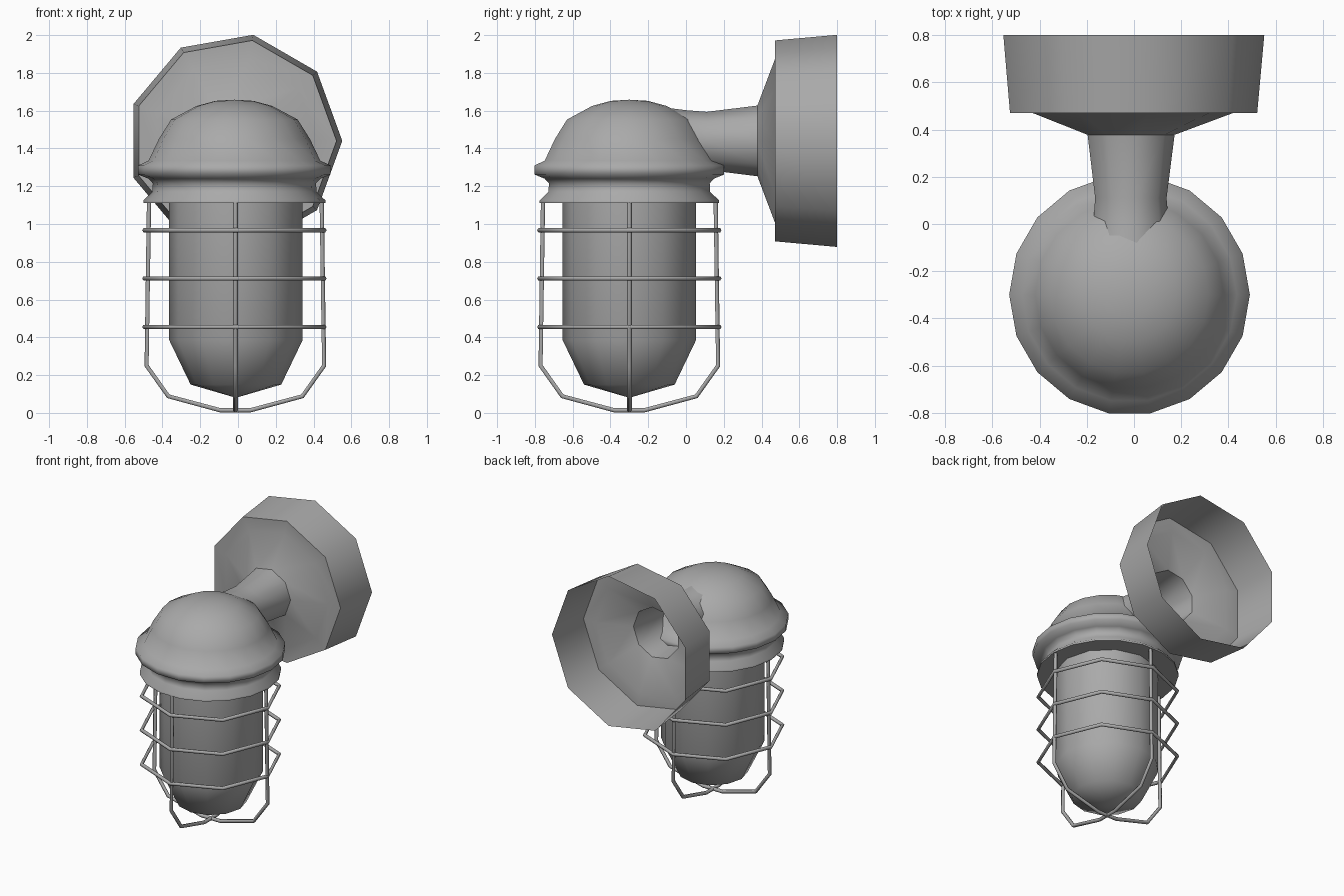
import bpy, bmesh
from math import sin, cos, tau, radians
from mathutils import Vector

if "Cube" in bpy.data.objects:
    bpy.data.objects.remove(bpy.data.objects["Cube"])

CX, CY = -0.014, -0.30   # lamp axis
CZ = 1.44                # height of the wall plate axis

grey = bpy.data.materials.new("dark_grey")
grey.diffuse_color = (0.4, 0.4, 0.4, 1)
grey.use_nodes = True
grey.node_tree.nodes["Principled BSDF"].inputs["Base Color"].default_value = grey.diffuse_color


def finish(ob, angle):
    ob.data.materials.clear()
    ob.data.materials.append(grey)
    bpy.ops.object.select_all(action='DESELECT')
    ob.select_set(True)
    bpy.context.view_layer.objects.active = ob
    bpy.ops.object.shade_smooth_by_angle(angle=radians(angle))


def lathe(name, profile, sides, point, angle=45):
    """Revolve (radius, distance) pairs; point(c, s, d) places each vertex."""
    bm = bmesh.new()
    rings = []
    for r, d in profile:
        n = 1 if r == 0 else sides
        rings.append([bm.verts.new(point(r * cos(tau * i / sides), r * sin(tau * i / sides), d))
                      for i in range(n)])
    for a, b in zip(rings, rings[1:]):
        for i in range(sides):
            j = (i + 1) % sides
            loop = [a[i % len(a)], a[j % len(a)], b[j % len(b)], b[i % len(b)]]
            bm.faces.new(list(dict.fromkeys(loop)))
    bmesh.ops.recalc_face_normals(bm, faces=bm.faces)
    me = bpy.data.meshes.new(name)
    bm.to_mesh(me)
    bm.free()
    ob = bpy.data.objects.new(name, me)
    bpy.context.collection.objects.link(ob)
    finish(ob, angle)
    return ob


def wire(name, points, cyclic=False, radius=0.013):
    cu = bpy.data.curves.new(name, 'CURVE')
    cu.dimensions = '3D'
    cu.bevel_depth = radius
    cu.bevel_resolution = 1
    cu.use_fill_caps = not cyclic
    sp = cu.splines.new('POLY')
    sp.points.add(len(points) - 1)
    for p, co in zip(sp.points, points):
        p.co = (*co, 1)
    sp.use_cyclic_u = cyclic
    ob = bpy.data.objects.new(name, cu)
    bpy.context.collection.objects.link(ob)
    bpy.ops.object.select_all(action='DESELECT')
    ob.select_set(True)
    bpy.context.view_layer.objects.active = ob
    bpy.ops.object.convert(target='MESH')
    finish(bpy.context.object, 65)


def upright(c, s, d):
    return Vector((CX - 0.005 + c, CY + s, d))


def sideways(c, s, d):
    return Vector((-0.018 + c, d, CZ + s))


# Domed cap with rim and collar
lathe("cap", [(0, 1.658), (0.10, 1.652), (0.20, 1.625), (0.335, 1.553), (0.40, 1.45),
              (0.455, 1.335), (0.51, 1.31), (0.51, 1.262), (0.455, 1.24), (0.432, 1.215),
              (0.435, 1.17), (0.482, 1.125), (0.482, 1.112), (0.34, 1.112)], 18, upright, 80)

# Glass jar
lathe("glass_jar", [(0.353, 1.125), (0.353, 0.385), (0.24, 0.15), (0, 0.08)], 12,
      lambda c, s, d: Vector((CX + 0.003 + c, CY + s, d)), 60)

# Wall plate, open at the back, with a hollow arm running into the cap
lathe("wall_plate_and_arm", [(0.57, 0.80), (0.54, 0.47), (0.437, 0.47), (0.19, 0.378),
                             (0.156, 0.11), (0.165, 0.0), (0.178, -0.10)], 9, sideways)

# Cage bars: two crossed U-shaped wires
half = [(0.457, 1.125), (0.470, 0.25), (0.355, 0.088), (0.08, 0.014)]
path = [(-r, z) for r, z in half] + [(r, z) for r, z in reversed(half)]
wire("cage_bar_side", [(CX + r, CY, z) for r, z in path])
wire("cage_bar_front", [(CX, CY + r, z) for r, z in path])

# Cage rings
for k, z in enumerate((0.967, 0.712, 0.455)):
    wire(f"cage_ring_{k + 1}", [(CX - 0.005 + 0.475 * cos(tau * i / 8),
                                 CY + 0.475 * sin(tau * i / 8), z)
                                for i in range(8)], cyclic=True)
